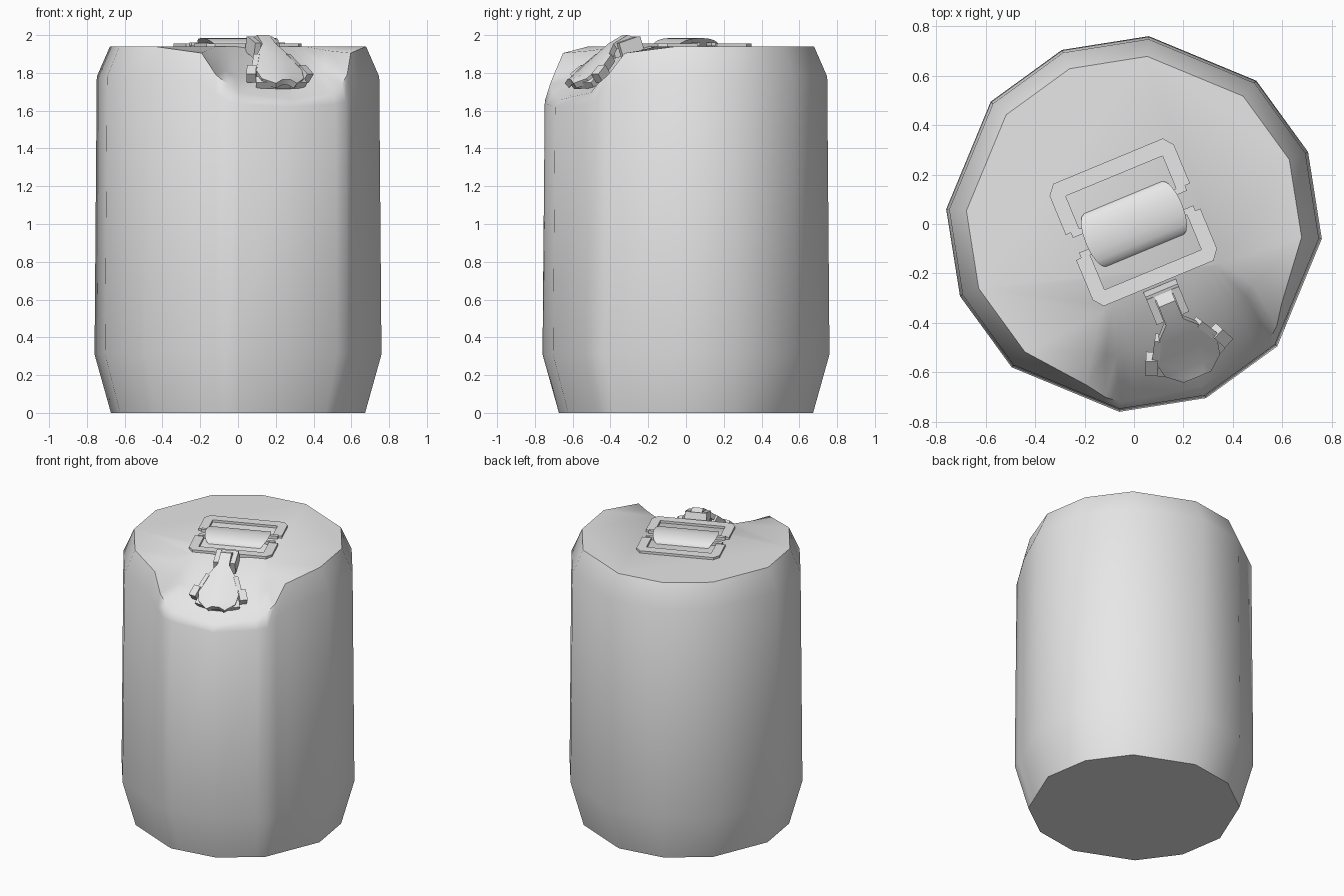
import bpy, bmesh, math
from mathutils import Matrix, Vector

if "Cube" in bpy.data.objects:
    bpy.data.objects.remove(bpy.data.objects["Cube"], do_unlink=True)

grey = bpy.data.materials.new("plain_grey")
grey.use_nodes = True
GREY = (0.8, 0.8, 0.8, 1)
grey.diffuse_color = GREY
grey.node_tree.nodes["Principled BSDF"].inputs["Base Color"].default_value = GREY

TURN = Matrix.Rotation(math.radians(22.5), 4, 'Z')   # the whole drum is turned on its axis
TOP = 1.94


def finish(name, bm, smooth=None):
    bmesh.ops.recalc_face_normals(bm, faces=bm.faces)
    mesh = bpy.data.meshes.new(name)
    bm.to_mesh(mesh)
    bm.free()
    mesh.transform(TURN)
    mesh.materials.append(grey)
    ob = bpy.data.objects.new(name, mesh)
    bpy.context.collection.objects.link(ob)
    if smooth:
        bpy.ops.object.select_all(action='DESELECT')
        ob.select_set(True)
        bpy.context.view_layer.objects.active = ob
        bpy.ops.object.shade_smooth_by_angle(angle=math.radians(smooth))
    return ob


def prism(bm, outline, low, high):
    """Extrude a flat outline from one height to another."""
    bottom = [bm.verts.new((x, y, low)) for x, y in outline]
    face = bm.faces.new(bottom)
    up = bmesh.ops.extrude_face_region(bm, geom=[face])["geom"]
    for v in up:
        if isinstance(v, bmesh.types.BMVert):
            v.co.z = high


def box(bm, centre, size, tilt=0, yaw=0):
    m = (Matrix.Translation(centre) @ Matrix.Rotation(math.radians(yaw), 4, 'Z')
         @ Matrix.Rotation(math.radians(tilt), 4, 'X') @ Matrix.Diagonal((*size, 1)))
    bmesh.ops.create_cube(bm, size=1, matrix=m)


# Drum body: twelve corners, with extra columns around the front recess
CORNERS = [0, 27, 63, 90, 117, 153, 180, 207, 243, 270, 297, 333, 360]


def chord(a):
    """Relative radius of the twelve-sided outline at an angle."""
    for lo, hi in zip(CORNERS, CORNERS[1:]):
        if lo <= a <= hi:
            half = math.radians(hi - lo) / 2
            return math.cos(half) / math.cos(math.radians(a - lo) - half)


def point(a, r, z):
    a, r = a % 360, r * chord(a % 360)
    return Vector((r * math.cos(math.radians(a)), r * math.sin(math.radians(a)), z))


# offset from the front, lip height, lip radius, shoulder height
recess = [(0, 1.66, 0.715, 1.62), (22, 1.695, 0.72, 1.635), (27, 1.74, 0.722, 1.65),
          (32, 1.79, 0.727, 1.69), (39, 1.905, 0.71, 1.75)]
columns = {a: (TOP, 0.68, 1.78) for a in CORNERS[:-1]}
for off, *rest in recess:
    columns[270 + off] = columns[270 - off] = tuple(rest)
angles = sorted(columns)

bm = bmesh.new()
rings = [[], [], [], []]
for a in angles:
    lip, radius, shoulder = columns[a]
    levels = [(0.675, 0), (0.762, 0.31), (0.75, shoulder), (radius, lip)]
    for ring, (r, z) in zip(rings, levels):
        ring.append(bm.verts.new(point(a, r, z)))
n = len(angles)
for low, high in zip(rings, rings[1:]):
    for i in range(n):
        j = (i + 1) % n
        bm.faces.new((low[i], low[j], high[j], high[i]))
bm.faces.new(rings[0][::-1])

# Recess floor: lip, middle and back rows, meeting the flat top
rim = rings[3]
dip = [i for i, a in enumerate(angles) if 207 < a < 333]
rows = [[rim[i] for i in dip], [], []]
for v in rows[0]:
    back = Vector((v.co.x * 0.62, -0.24 - 0.1 * abs(v.co.x), TOP))
    mid = v.co.lerp(back, 0.48)
    mid.z = v.co.z + 0.36 * (TOP - v.co.z)
    rows[1].append(bm.verts.new(mid))
    rows[2].append(bm.verts.new(back))
for low, high in zip(rows, rows[1:]):
    for i in range(len(dip) - 1):
        bm.faces.new((low[i], low[i + 1], high[i + 1], high[i]))
before, after = rim[dip[0] - 1], rim[dip[-1] + 1]
for corner, k in ((before, 0), (after, -1)):
    bm.faces.new((corner, rows[0][k], rows[1][k]))
    bm.faces.new((corner, rows[1][k], rows[2][k]))
rest = [v for i, v in enumerate(rim) if i not in dip]
start = rest.index(after)
bm.faces.new(rest[start:] + rest[:start] + rows[2])
finish("drum_body", bm, 50)

# Handle recess frame: two flat U-shaped plates facing each other
for name, side, end, inner, outer in (("rear_handle_frame", 1, 0.065, 0.21, 0.275),
                                      ("front_handle_frame", -1, 0.045, 0.2, 0.26)):
    half = [(0.212, end), (0.272, end), (0.272, outer - 0.04), (0.24, outer)]
    outline = [(0.212, inner)] + half + [(-x, y) for x, y in half[::-1]] + [(-0.212, inner)]
    bm = bmesh.new()
    prism(bm, [(x, side * y) for x, y in outline], TOP - 0.01, TOP + 0.016)
    finish(name, bm)

# Arched grip with slanted ends
bm = bmesh.new()
arch = []
for i in range(9):
    t = math.pi * i / 8
    y, z = 0.116 * math.cos(t), TOP + 0.045 * math.sin(t)
    end = 0.17 + 0.04 * math.sin(t)
    arch.append([bm.verts.new((x, y, z)) for x in (-end, end)])
for p, q in zip(arch, arch[1:]):
    bm.faces.new((p[0], p[1], q[1], q[0]))
for k in (0, 1):
    bm.faces.new([p[k] for p in arch])
finish("carry_grip", bm, 40)

# Pins joining grip and frames
bm = bmesh.new()
for sx in (-1, 1):
    for y in (0.055, -0.035):
        box(bm, (sx * 0.215, y, TOP + 0.012), (0.07, 0.025, 0.02))
finish("grip_pins", bm)

# U-shaped bracket holding the lever
bm = bmesh.new()
for sx in (-1, 1):
    box(bm, (sx * 0.055, -0.345, 1.935), (0.032, 0.115, 0.085), tilt=18)
box(bm, (0, -0.295, 1.955), (0.142, 0.03, 0.07), tilt=18)
finish("lever_bracket", bm)

# Lever: narrow neck widening into a sloping paddle
bm = bmesh.new()
strip = []
for w, y, z in ((0.036, -0.29, 1.985), (0.036, -0.35, 2.0), (0.038, -0.43, 1.955),
                (0.1, -0.49, 1.905), (0.135, -0.55, 1.85), (0.12, -0.62, 1.79),
                (0.06, -0.67, 1.765)):
    cols = (-w, -w * 0.4, w * 0.4, w)
    strip.append([bm.verts.new((x, y, z - (0.02 if abs(x) == w and w > 0.05 else 0)))
                  for x in cols])
for p, q in zip(strip, strip[1:]):
    for i in range(3):
        bm.faces.new((p[i], p[i + 1], q[i + 1], q[i]))
bmesh.ops.recalc_face_normals(bm, faces=bm.faces)
if sum(f.normal.z for f in bm.faces) < 0:
    bmesh.ops.reverse_faces(bm, faces=bm.faces)
bmesh.ops.solidify(bm, geom=bm.faces[:], thickness=0.035)
finish("lever_paddle", bm, 25)

# Folded ears and scalloped skirt below the paddle
bm = bmesh.new()
for sx in (-1, 1):
    box(bm, (sx * 0.15, -0.55, 1.795), (0.05, 0.075, 0.06), tilt=40, yaw=sx * 25)
    box(bm, (sx * 0.105, -0.5, 1.845), (0.03, 0.11, 0.05), tilt=40, yaw=sx * 30)
    box(bm, (sx * 0.085, -0.6, 1.75), (0.11, 0.05, 0.04), tilt=40, yaw=sx * 25)
box(bm, (0, -0.615, 1.745), (0.09, 0.05, 0.04), tilt=40)
finish("paddle_ears_and_skirt", bm)
